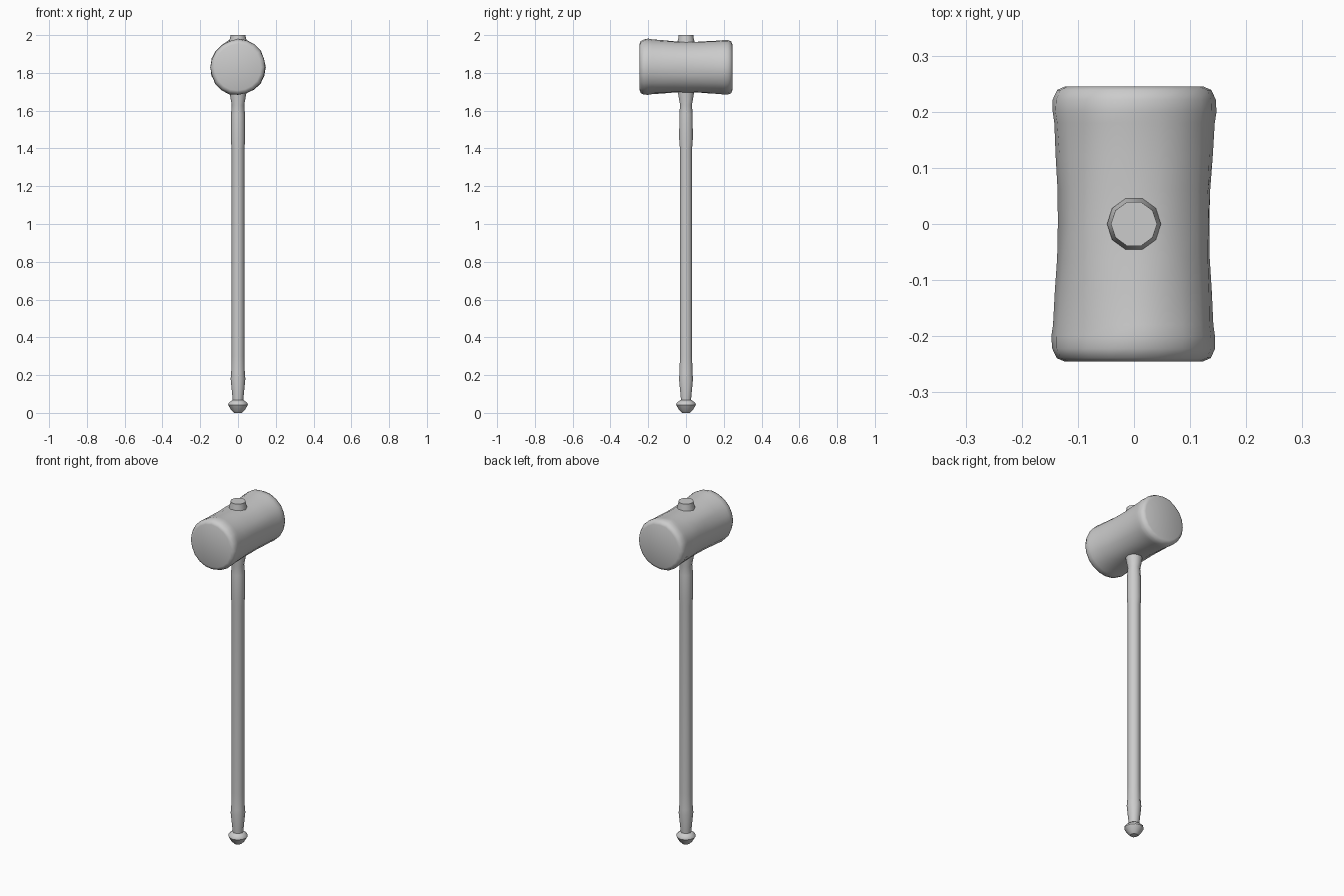
import bpy, bmesh, math, random
from mathutils import Matrix

random.seed(4)
if "Cube" in bpy.data.objects:
    bpy.data.objects.remove(bpy.data.objects["Cube"])

grey = bpy.data.materials.new("plain grey")
grey.use_nodes = True
grey.diffuse_color = (0.6, 0.6, 0.6, 1)
grey.node_tree.nodes["Principled BSDF"].inputs["Base Color"].default_value = (0.6, 0.6, 0.6, 1)


def lathe(name, profile, sides, matrix, angle, wobble=None):
    """Stack rings of (radius, height), close both ends and place the result."""
    bm = bmesh.new()
    rings = []
    for r, h in profile:
        ring = []
        for i in range(sides):
            a = math.tau * i / sides
            rad = r + (wobble(i, h) if wobble else 0)
            ring.append(bm.verts.new((rad * math.cos(a), rad * math.sin(a), h)))
        rings.append(ring)
    for low, high in zip(rings, rings[1:]):
        for i in range(sides):
            j = (i + 1) % sides
            bm.faces.new((low[i], low[j], high[j], high[i]))
    bm.faces.new(rings[0][::-1])
    bm.faces.new(rings[-1])
    bm.transform(matrix)
    bmesh.ops.recalc_face_normals(bm, faces=bm.faces)
    mesh = bpy.data.meshes.new(name)
    bm.to_mesh(mesh)
    bm.free()
    mesh.materials.append(grey)
    obj = bpy.data.objects.new(name, mesh)
    bpy.context.collection.objects.link(obj)
    bpy.ops.object.select_all(action="DESELECT")
    obj.select_set(True)
    bpy.context.view_layer.objects.active = obj
    bpy.ops.object.shade_smooth_by_angle(angle=math.radians(angle))
    return obj


# Handle: tapered grip, long shaft, flared collar under the head
lathe("handle", [(0.028, 0.05), (0.029, 0.08), (0.039, 0.18), (0.036, 0.21),
                 (0.034, 0.3), (0.034, 1.4), (0.038, 1.45), (0.037, 1.58),
                 (0.033, 1.63), (0.044, 1.69), (0.044, 1.75)],
      10, Matrix(), 50)

# Rounded pommel
lathe("pommel", [(0.02, 0.0), (0.036, 0.015), (0.052, 0.042), (0.05, 0.052),
                 (0.03, 0.068)], 12, Matrix(), 40)

# Handle end standing out of the top of the head
lathe("handle_end", [(0.048, 1.9), (0.048, 1.965), (0.041, 1.99), (0.041, 2.0)],
      10, Matrix(), 40)

# Mallet head: worn wooden barrel with rounded rims and long shallow dents
SIDES = 20
dents = [[random.uniform(-0.006, 0.004) for _ in range(SIDES)] for _ in range(3)]


def worn(i, h):
    if abs(h) > 0.2:
        return dents[0 if h < 0 else 2][i] * 0.35
    t = (h + 0.2) / 0.4 * 2
    k = min(int(t), 1)
    return dents[k][i] * (k + 1 - t) + dents[k + 1][i] * (t - k)


half = [(0.137, 0.0), (0.138, 0.06), (0.142, 0.12), (0.145, 0.18),
        (0.148, 0.2), (0.146, 0.222), (0.138, 0.239), (0.124, 0.245)]
barrel = [(r, -h) for r, h in half[:0:-1]] + half
place = Matrix.Translation((0, 0, 1.83)) @ Matrix.Rotation(math.radians(-90), 4, "X")
lathe("mallet_head", barrel, SIDES, place, 45, worn)
